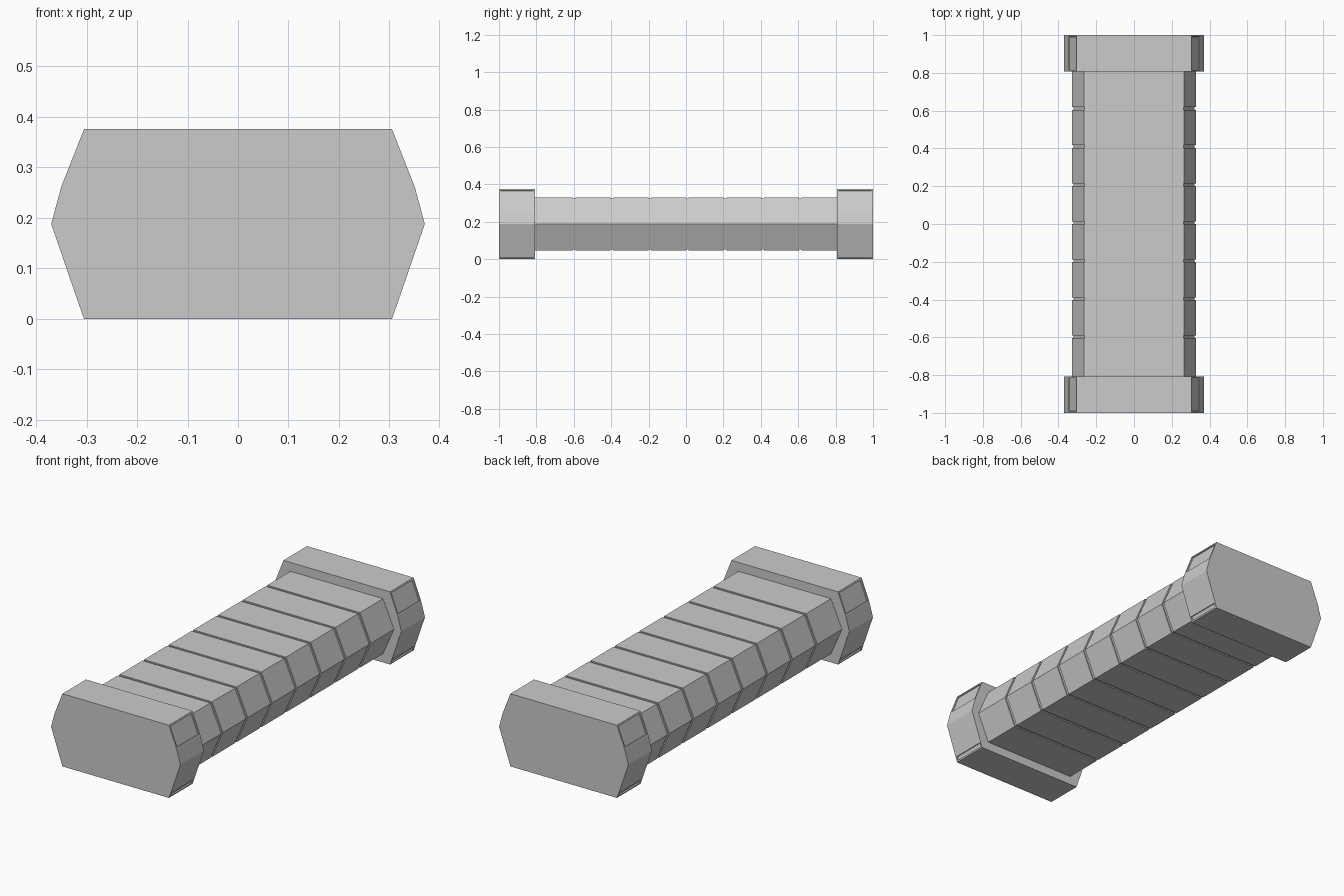
import bpy, bmesh

if "Cube" in bpy.data.objects:
    bpy.data.objects.remove(bpy.data.objects["Cube"])


def mirrored(half):
    """Closed outline from right-hand points listed bottom to top."""
    return half + [(-x, z) for x, z in reversed(half)]


def prism(name, half, y0, y1, recessed=()):
    pts = mirrored(half)
    n = len(pts)
    bm = bmesh.new()
    a = [bm.verts.new((x, y0, z)) for x, z in pts]
    b = [bm.verts.new((x, y1, z)) for x, z in pts]
    bm.faces.new(a)
    bm.faces.new(b[::-1])
    sides = [bm.faces.new((a[i], b[i], b[(i + 1) % n], a[(i + 1) % n])) for i in range(n)]
    bmesh.ops.recalc_face_normals(bm, faces=bm.faces[:])
    # shallow sunken panels on chosen side facets
    for i, margin in recessed:
        for k in (i, n - 2 - i):
            bmesh.ops.inset_region(bm, faces=[sides[k]], thickness=margin)
            bmesh.ops.inset_region(bm, faces=[sides[k]], thickness=0.001, depth=-0.006)
    me = bpy.data.meshes.new(name)
    bm.to_mesh(me)
    bm.free()
    ob = bpy.data.objects.new(name, me)
    bpy.context.collection.objects.link(ob)
    return ob


# end caps with side panels
cap = [(0.305, 0.0), (0.317, 0.034), (0.37, 0.188), (0.35, 0.262), (0.305, 0.376)]
for name, y0, y1 in (("front_cap", -1.0, -0.807), ("back_cap", 0.807, 1.0)):
    prism(name, cap, y0, y1, recessed=((0, 0.011), (3, 0.012)))

# inner core seen at the bottom of the grooves
prism("shaft_core", [(0.261, 0.051), (0.321, 0.188), (0.261, 0.324)], -0.81, 0.81)

# eight shaft segments separated by narrow grooves
shaft = [(0.265, 0.045), (0.328, 0.188), (0.265, 0.33)]
grooves = [0.007 + 0.2015 * k for k in range(-3, 4)]
starts = [-0.807] + [g + 0.007 for g in grooves]
ends = [g - 0.007 for g in grooves] + [0.807]
for i, (y0, y1) in enumerate(zip(starts, ends)):
    prism(f"shaft_segment_{i + 1}", shaft, y0, y1)
